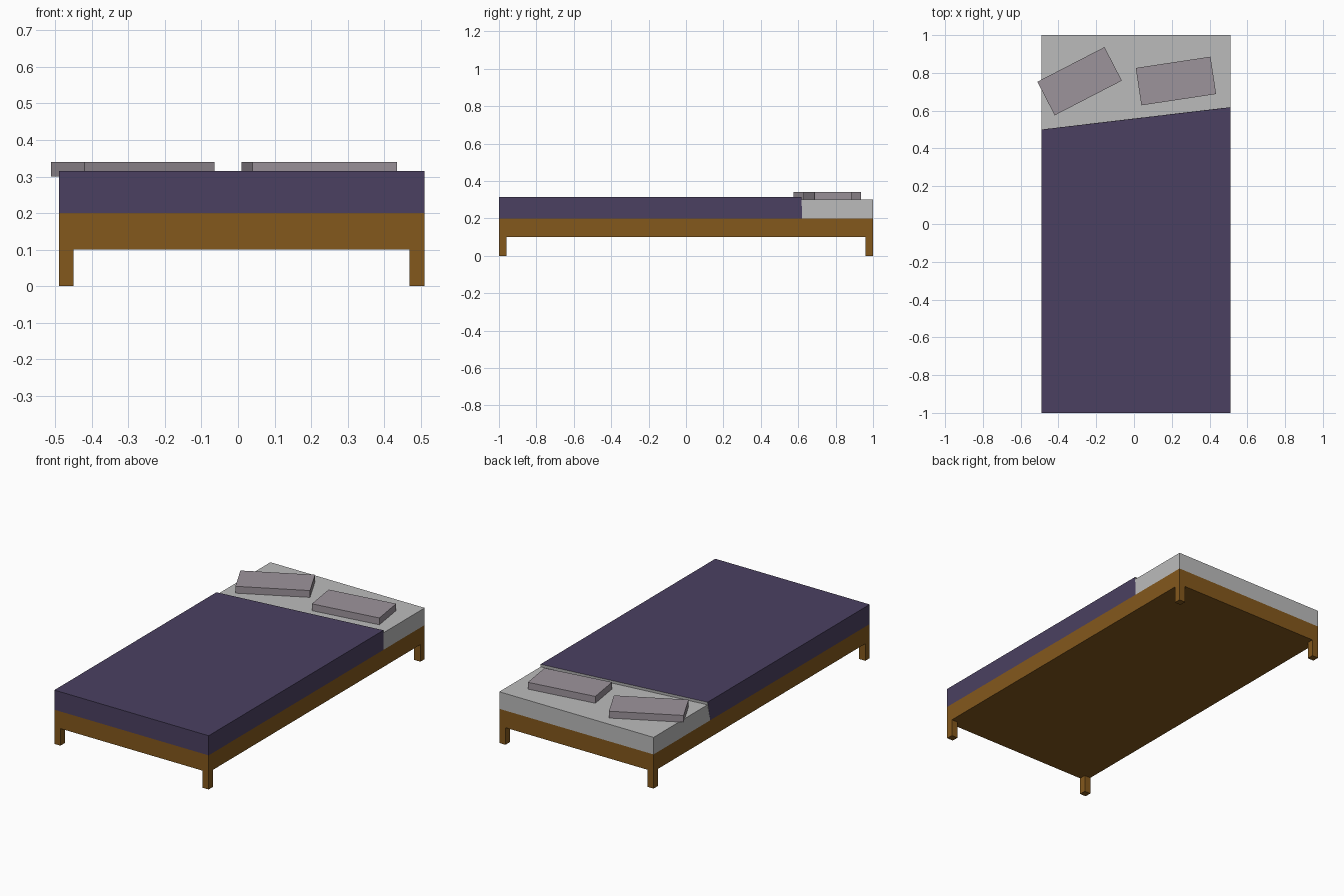
import bpy
import math

if "Cube" in bpy.data.objects:
    bpy.data.objects.remove(bpy.data.objects["Cube"])

X0, X1 = -0.49, 0.51   # bed sides
Y0, Y1 = -1.0, 1.0     # foot and head


def material(name, rgb):
    m = bpy.data.materials.new(name)
    m.diffuse_color = (*rgb, 1.0)
    m.use_nodes = True
    m.node_tree.nodes["Principled BSDF"].inputs["Base Color"].default_value = m.diffuse_color
    return m


def block(name, bottom, top, mat, skip=()):
    """Eight-cornered block from two rings (front-left, front-right, back-right, back-left)."""
    faces = {"bottom": (3, 2, 1, 0), "top": (4, 5, 6, 7), "front": (0, 1, 5, 4),
             "right": (1, 2, 6, 5), "back": (2, 3, 7, 6), "left": (3, 0, 4, 7)}
    mesh = bpy.data.meshes.new(name)
    mesh.from_pydata(bottom + top, [], [f for k, f in faces.items() if k not in skip])
    mesh.materials.append(mat)
    obj = bpy.data.objects.new(name, mesh)
    bpy.context.collection.objects.link(obj)
    return obj


def box(name, x0, x1, y0, y1, z0, z1, mat):
    ring = [(x0, y0), (x1, y0), (x1, y1), (x0, y1)]
    return block(name, [(x, y, z0) for x, y in ring], [(x, y, z1) for x, y in ring], mat)


wood = material("wood", (0.23, 0.098, 0.012))
cloth = material("blanket_cloth", (0.070, 0.051, 0.120))
sheet = material("sheet", (0.50, 0.50, 0.50))
pillow_cloth = material("pillow_cloth", (0.335, 0.295, 0.33))

# Wooden frame and four corner legs
box("bed_frame", X0, X1, Y0, Y1, 0.1, 0.2, wood)
LEG = 0.04
for side, x in (("left", X0), ("right", X1 - LEG)):
    for end, y in (("front", Y0), ("back", Y1 - LEG)):
        box(f"{end}_{side}_leg", x, x + LEG, y, y + LEG, 0.0, 0.1, wood)

# Slanted blanket edge: left and right y, at the bottom and at the top
BL, BR, TL, TR = 0.475, 0.62, 0.50, 0.618

# Blanket over the foot end, its cut end showing the sheet colour
blanket = block("blanket",
                [(X0, Y0, 0.2), (X1, Y0, 0.2), (X1, BR, 0.2), (X0, BL, 0.2)],
                [(X0, Y0, 0.315), (X1, Y0, 0.315), (X1, TR, 0.315), (X0, TL, 0.315)], cloth)
blanket.data.materials.append(sheet)
blanket.data.polygons[4].material_index = 1

# Exposed mattress at the head end
block("mattress",
      [(X0, BL, 0.2), (X1, BR, 0.2), (X1, Y1, 0.2), (X0, Y1, 0.2)],
      [(X0, TL, 0.3), (X1, TR, 0.3), (X1, Y1, 0.3), (X0, Y1, 0.3)], sheet, skip=("front",))

# Two loosely placed pillows
for name, x, y, angle in (("left_pillow", -0.288, 0.756, 27.3), ("right_pillow", 0.222, 0.757, 8.6)):
    p = box(name, -0.2, 0.2, -0.1, 0.1, 0.0, 0.04, pillow_cloth)
    p.location = (x, y, 0.3)
    p.rotation_euler.z = math.radians(angle)
